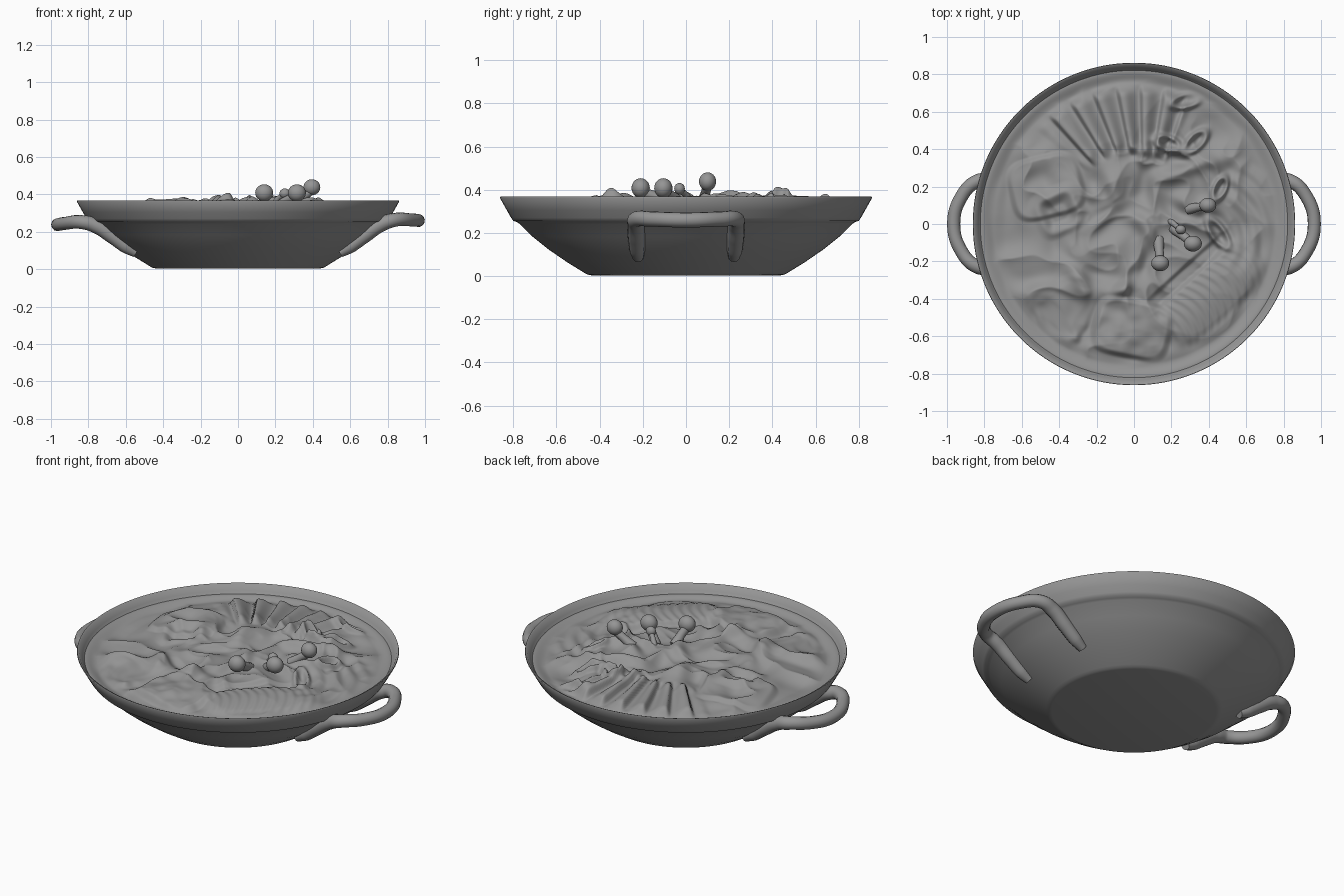
import bpy, bmesh, math
from mathutils import Vector, noise

if "Cube" in bpy.data.objects:
    bpy.data.objects.remove(bpy.data.objects["Cube"])

# Dark grey cast finish for everything
grey = bpy.data.materials.new("dark_grey")
grey.diffuse_color = (0.30, 0.30, 0.30, 1)
grey.use_nodes = True
grey.node_tree.nodes["Principled BSDF"].inputs["Base Color"].default_value = grey.diffuse_color


def add_mesh(name, bm, angle=40):
    bmesh.ops.recalc_face_normals(bm, faces=bm.faces)
    me = bpy.data.meshes.new(name)
    bm.to_mesh(me)
    bm.free()
    me.materials.append(grey)
    ob = bpy.data.objects.new(name, me)
    bpy.context.collection.objects.link(ob)
    bpy.ops.object.select_all(action='DESELECT')
    ob.select_set(True)
    bpy.context.view_layer.objects.active = ob
    bpy.ops.object.shade_smooth_by_angle(angle=math.radians(angle))
    return ob


def lathe(name, profile, steps=128):
    bm = bmesh.new()
    vs = [bm.verts.new((r, 0, z)) for r, z in profile]
    es = [bm.edges.new(p) for p in zip(vs, vs[1:])]
    bmesh.ops.spin(bm, geom=vs + es, axis=(0, 0, 1), cent=(0, 0, 0),
                   angle=2 * math.pi, steps=steps)
    bmesh.ops.remove_doubles(bm, verts=bm.verts, dist=1e-4)
    return add_mesh(name, bm, 50)


def tube(name, pts, radius, radii):
    cu = bpy.data.curves.new(name, 'CURVE')
    cu.dimensions = '3D'
    cu.bevel_depth, cu.bevel_resolution, cu.resolution_u = radius, 4, 8
    cu.use_fill_caps = True
    cu.materials.append(grey)
    sp = cu.splines.new('BEZIER')
    sp.bezier_points.add(len(pts) - 1)
    for b, p, r in zip(sp.bezier_points, pts, radii):
        b.co = p
        b.handle_left_type = b.handle_right_type = 'AUTO'
        b.radius = r
    ob = bpy.data.objects.new(name, cu)
    bpy.context.collection.objects.link(ob)
    return ob


# Pan: flat base, convex wall, small ledge, flared rim and inner wall
lathe("pan", [(0, 0.004), (0.44, 0.004), (0.458, 0.008), (0.472, 0.016), (0.55, 0.064),
              (0.636, 0.123), (0.71, 0.182), (0.772, 0.243), (0.783, 0.25), (0.80, 0.256),
              (0.81, 0.27), (0.83, 0.305), (0.862, 0.362), (0.86, 0.368), (0.85, 0.364),
              (0.832, 0.335), (0.815, 0.31), (0.78, 0.285), (0.74, 0.25)])

# Handles: looped bar with legs melting into the pan wall
half = [(0.545, 0.222, 0.088), (0.60, 0.226, 0.122), (0.68, 0.23, 0.182), (0.765, 0.233, 0.240),
        (0.84, 0.228, 0.264), (0.92, 0.15, 0.264)]
fat = [0.75, 1.05, 1.15, 1.15, 1.05, 1]
for side, name, drop in ((1, "right_handle", 0.0), (-1, "left_handle", 0.022)):
    path = half + [(0.964, 0, 0.260)] + [(x, -y, z) for x, y, z in reversed(half)]
    path = [(side * x, y, z - drop * max(0, (x - 0.7) / 0.26)) for x, y, z in path]
    tube(name, path, 0.035, fat + [1] + fat[::-1])


# Food surface: height field assembled from lumps, slabs, ribs and folds
def local(x, y, cx, cy, rot):
    a = math.radians(rot)
    dx, dy = x - cx, y - cy
    return dx * math.cos(a) + dy * math.sin(a), -dx * math.sin(a) + dy * math.cos(a)


def step(a, b, t):
    t = min(1, max(0, (t - a) / (b - a)))
    return t * t * (3 - 2 * t)


def slab(x, y, cx, cy, rx, ry, rot, soft=0.2):
    u, v = local(x, y, cx, cy, rot)
    d = (abs(u / rx) ** 4 + abs(v / ry) ** 4) ** 0.25
    return 1 - step(1 - soft, 1 + soft, d), u, v


LUMPS = [(-0.08, -0.38, 0.07, 0.05, 20, 0.07), (-0.32, -0.30, 0.05, 0.08, 10, 0.04),
         (-0.12, 0.22, 0.04, 0.16, 25, 0.03), (0.08, 0.40, 0.10, 0.05, 0, 0.04),
         (0.25, 0.28, 0.14, 0.04, 20, 0.04), (0.42, 0.30, 0.05, 0.10, 30, 0.03),
         (-0.50, -0.40, 0.09, 0.06, 40, 0.025), (0.30, 0.12, 0.12, 0.04, -15, 0.03),
         (0.05, -0.05, 0.04, 0.16, 30, 0.025)]
# open curled leaves: raised lip round a dent
LEAVES = [(0.28, 0.66, 0.075, 0.035, 15), (0.33, 0.44, 0.07, 0.035, 45),
          (0.18, 0.43, 0.065, 0.035, -20), (0.45, -0.05, 0.085, 0.035, -55),
          (0.46, 0.19, 0.06, 0.03, 65)]


def height(x, y):
    r = math.hypot(x, y)
    edge = 1 - step(0.68, 0.79, r)
    z = 0.300 + 0.034 * (1 - (r / 0.8) ** 2) + 0.022 * step(0.75, 0.82, r)
    # warped folds: sharp creases between soft swells
    p = Vector((x, y, 0.37))
    w = noise.noise_vector(p * 3.5) * 0.13
    q = p + w
    mid = 1 - step(0.3, 0.62, math.hypot(x - 0.1, y - 0.1))
    h = 0.020 * (1 - 2.6 * abs(noise.noise(q * 4.5))) + 0.014 * noise.noise(p * 5)
    h += mid * 0.020 * (1 - 2.6 * abs(noise.noise(q * 7 + Vector((3, 1, 5)))))
    for cx, cy, rx, ry, rot, amp in LUMPS:
        u, v = local(x + w.x * 0.4, y + w.y * 0.4, cx, cy, rot)
        h += amp * math.exp(-(u / rx) ** 2 - (v / ry) ** 2)
    # fan of slices at the back
    ang = math.atan2(y - 0.02, x - 0.05)
    fan = step(1.15, 1.3, ang) * (1 - step(2.3, 2.45, ang)) * step(0.36, 0.44, r) * (1 - step(0.70, 0.76, r))
    saw = (ang * 5.6) % 1
    h = h * (1 - 0.75 * fan) + fan * (0.005 + 0.042 * step(0, 0.7, saw) * (1 - step(0.78, 1, saw)))
    # ribbed tail piece at the front right
    s, u, v = slab(x, y, 0.42, -0.37, 0.31, 0.14, 42)
    h = h * (1 - 0.85 * s) + s * (0.036 - 1.1 * v * v + 0.0025 * math.sin((u + 2.5 * v * v) * 125))
    # trough beside it
    s, u, v = slab(x, y, 0.30, -0.25, 0.25, 0.035, 42, 0.4)
    h -= 0.022 * s
    # rough slab at the front, with a craggy neighbour
    s, u, v = slab(x, y, -0.01, -0.56, 0.20, 0.15, -12, 0.12)
    h = h * (1 - 0.4 * s) + s * (0.030 + 0.012 * noise.noise(p * 14))
    s, u, v = slab(x, y, -0.35, -0.47, 0.17, 0.15, 35)
    h += s * (0.008 + 0.024 * noise.noise(q * 12))
    # folded sheet with a square pocket on the left
    s, u, v = slab(x, y, -0.47, 0.20, 0.19, 0.16, 14, 0.1)
    h += s * 0.02
    s, u, v = slab(x, y, -0.40, 0.07, 0.12, 0.11, 25, 0.3)
    t = slab(x, y, -0.40, 0.06, 0.075, 0.07, 25, 0.5)[0]
    h += 0.022 * s - 0.045 * t
    # curved wavelets on the right
    s, u, v = slab(x, y, 0.60, 0.05, 0.13, 0.25, 5, 0.4)
    h = h * (1 - 0.5 * s) + s * 0.006 * math.sin(70 * math.hypot(x - 0.35, y + 0.1))
    for cx, cy, rx, ry, rot in LEAVES:
        u, v = local(x, y, cx, cy, rot)
        d = math.hypot(u / rx, v / ry)
        h += 0.032 * math.exp(-((d - 1) / 0.38) ** 2) - 0.012 * math.exp(-(d / 0.5) ** 2)
    return z + edge * max(h, -0.035)


N = 230
R = 0.822
bm = bmesh.new()
bmesh.ops.create_grid(bm, x_segments=N, y_segments=N, size=1)
for v in bm.verts:
    a, b = v.co.x, v.co.y
    # square grid mapped to a disc
    x = R * a * math.sqrt(1 - b * b / 2)
    y = R * b * math.sqrt(1 - a * a / 2)
    v.co = (x, y, height(x, y))
add_mesh("food", bm, 180)


# Mushrooms: round cap on a stem leaning out of the middle
CAPS = [(0.14, -0.21, 0.408, 0.048, 0.13, -0.08), (0.315, -0.105, 0.408, 0.048, 0.21, -0.02),
        (0.395, 0.10, 0.438, 0.045, 0.29, 0.08), (0.25, -0.03, 0.405, 0.028, 0.19, 0.02)]
for i, (x, y, z, r, sx, sy) in enumerate(CAPS):
    bm = bmesh.new()
    bmesh.ops.create_uvsphere(bm, u_segments=24, v_segments=14, radius=r)
    for v in bm.verts:
        v.co = (v.co.x + x, v.co.y * 0.88 + y, v.co.z * 0.95 + z)
    add_mesh(f"mushroom_cap_{i + 1}", bm, 180)
    foot = height(sx, sy)
    tube(f"mushroom_stem_{i + 1}", [(x, y, z - r * 0.4), ((x + sx) / 2, (y + sy) / 2, foot + 0.02),
                                    (sx, sy, foot - 0.02)], r * 0.55, [0.9, 0.9, 1.2])
